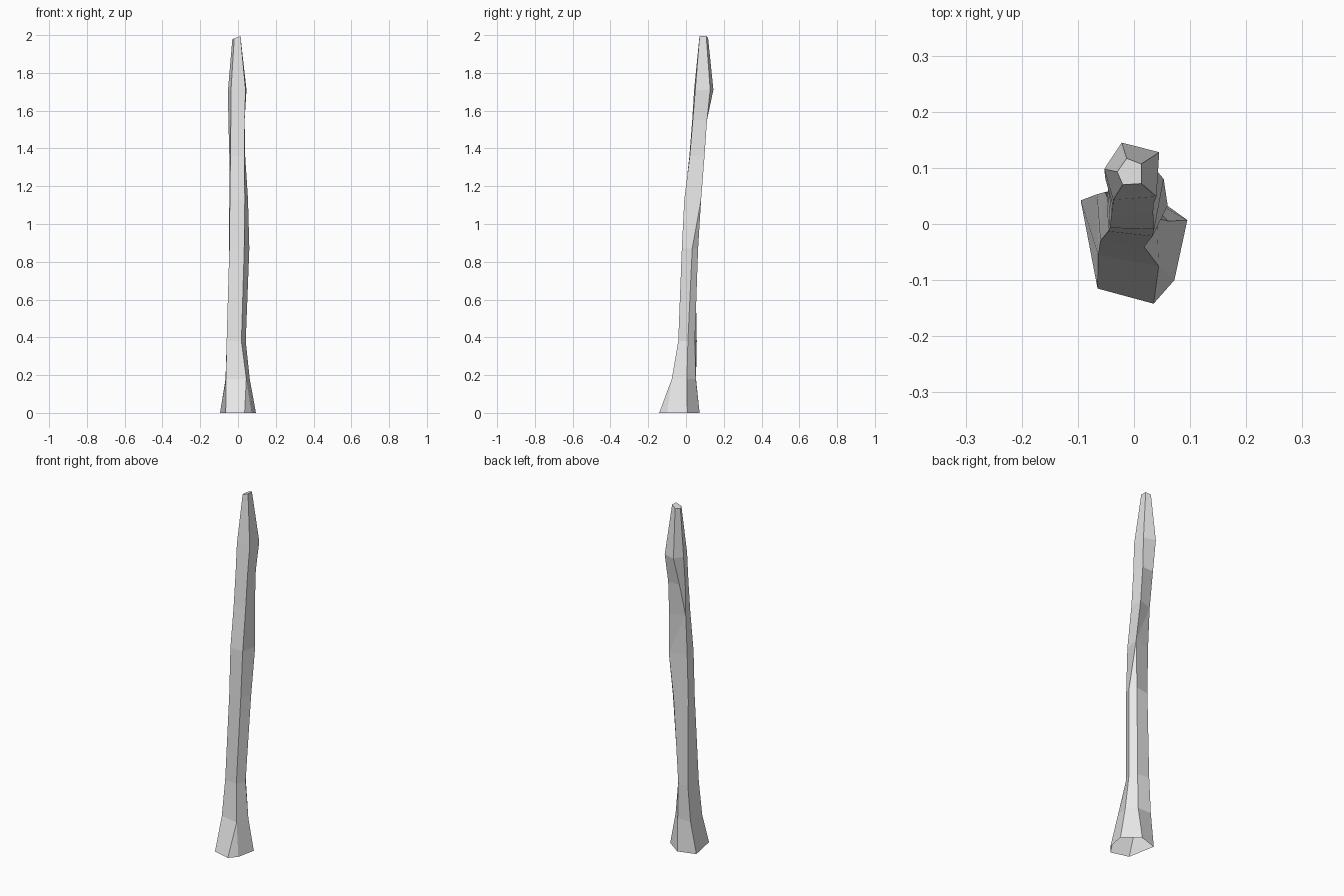
import bpy
import bmesh

# Remove only the default object
default_object = bpy.data.objects.get("Cube")
if default_object:
    bpy.data.objects.remove(default_object, do_unlink=True)

UNIT = 0.001  # cross-sections are written in thousandths

# Five-sided cross-sections by height, corners in the order
# front left, front right, right, back, back left.
# Coinciding corners let one ridge run out where another begins.
SECTIONS = {
    0.0: [(-65, -115), (35, -142), (95, 7), (5, 72), (-95, 42)],
    0.18: [(-64, -55), (44, -75), (62, 5), (16, 52), (-66, 53)],
    0.38: [(-60, -30), (18, -41), (41, 10), (16, 47), (-52, 57)],
    0.87: [(-46, -13), (33, -22), (60, 33), (34, 64), (-48, 48)],
    1.13: [(-43, -7), (36, -9), (53, 80), (53, 80), (-46, 55)],
    1.36: [(-40, 18), (34, 20), (38, 98), (-46, 68), (-46, 68)],
    1.55: [(-38, 33), (35, 36), (35, 111), (-34, 108), (-51, 80)],
    1.71: [(-37, 43), (40, 49), (45, 128), (-22, 145), (-53, 98)],
    1.99: [(-20, 70), (13, 72), (13, 107), (-13, 117), (-30, 93)],
}
TOE = (72, -100)   # extra corner at the flared foot
TIP_SLOPE = 0.4    # the cut tip rises towards the right


def make_material(name, colour):
    material = bpy.data.materials.new(name)
    material.use_nodes = True
    material.diffuse_color = colour
    material.node_tree.nodes["Principled BSDF"].inputs["Base Color"].default_value = colour
    return material


def add_ring(bm, height, corners):
    return [bm.verts.new((x * UNIT, y * UNIT, height)) for x, y in corners]


def bridge(bm, lower, upper):
    count = len(lower)
    for i in range(count):
        j = (i + 1) % count
        bm.faces.new((lower[i], lower[j], upper[j], upper[i]))


# Post shaft, open underneath
bm = bmesh.new()
rings = [add_ring(bm, height, corners) for height, corners in SECTIONS.items()]
for lower, upper in zip(rings, rings[1:]):
    bridge(bm, lower, upper)

# Slanted tip
tip = rings[-1]
bm.faces.new(tip)
for vert in tip:
    vert.co.z += TIP_SLOPE * vert.co.x

# Split the front right foot face around the extra toe corner
foot, ankle = rings[0], rings[1]
flat_face = next(f for f in bm.faces if foot[1] in f.verts and foot[2] in f.verts)
bm.faces.remove(flat_face)
stale_edge = bm.edges.get((foot[1], foot[2]))
if stale_edge:
    bm.edges.remove(stale_edge)
toe = bm.verts.new((TOE[0] * UNIT, TOE[1] * UNIT, 0))
bm.faces.new((foot[1], toe, ankle[1]))
bm.faces.new((toe, foot[2], ankle[2], ankle[1]))

# Merge the ridges that run out
bmesh.ops.remove_doubles(bm, verts=bm.verts[:], dist=UNIT / 2)

mesh = bpy.data.meshes.new("post_shaft")
bm.to_mesh(mesh)
bm.free()
mesh.materials.append(make_material("pale_grey", (0.8, 0.8, 0.8, 1.0)))
post = bpy.data.objects.new("post_shaft", mesh)
bpy.context.collection.objects.link(post)
